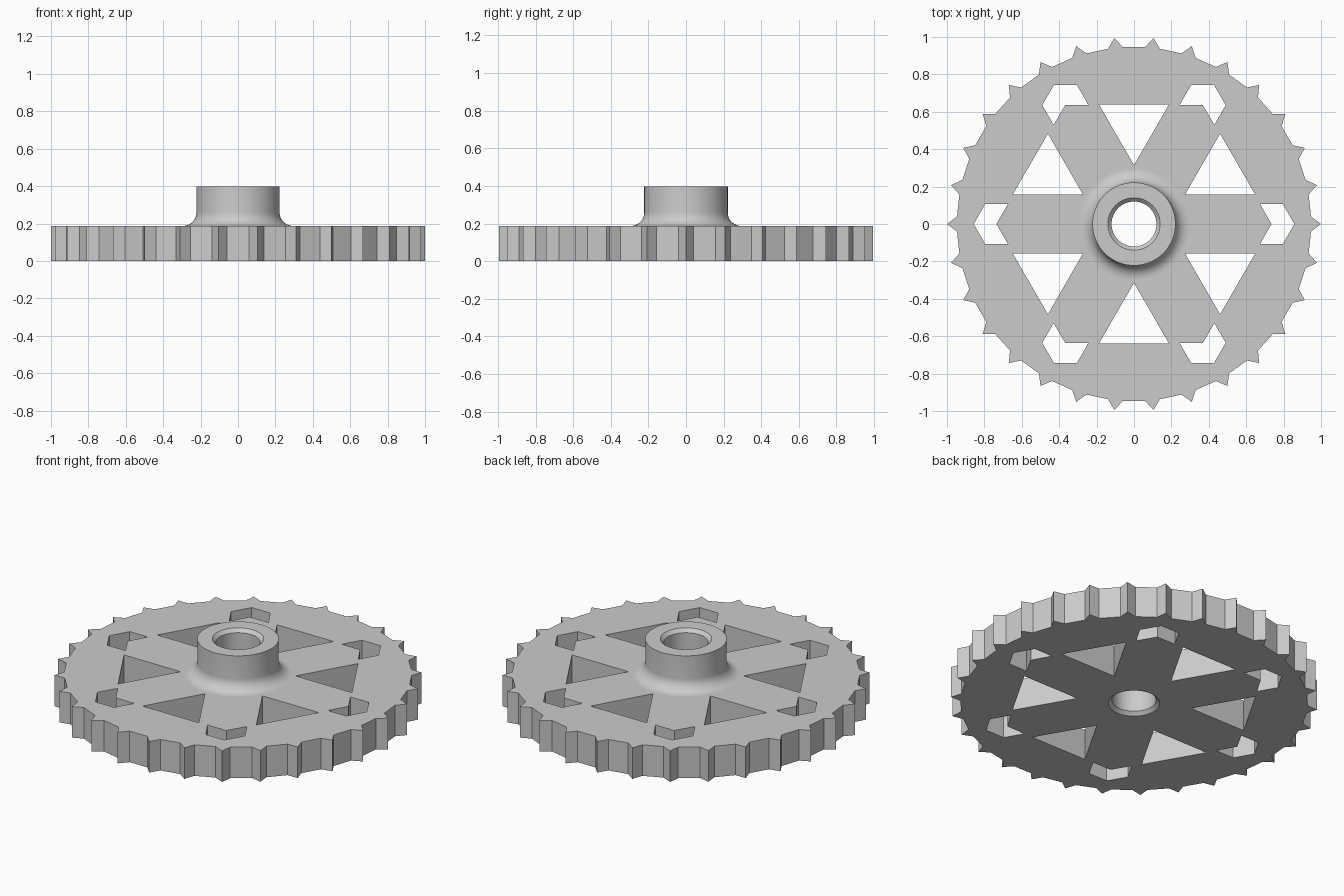
import bpy, bmesh
from math import sin, cos, pi, radians, hypot
from mathutils import Vector, Matrix

cube = bpy.data.objects.get("Cube")
if cube:
    bpy.data.objects.remove(cube, do_unlink=True)

TEETH, SPOKES, SEGMENTS = 30, 6, 72
PLATE_H, HUB_H = 0.187, 0.398
HUB_R, BORE_R, CHAMFER, FILLET = 0.222, 0.12, 0.02, 0.073
COLLAR_R = HUB_R + FILLET


def polar(r, degrees):
    a = radians(degrees)
    return (r * cos(a), r * sin(a))


def add_loop(bm, points):
    """Closed outline on the ground plane."""
    verts = [bm.verts.new((x, y, 0)) for x, y in points]
    for a, b in zip(verts, verts[1:] + verts[:1]):
        bm.edges.new((a, b))


def rotated(points, degrees):
    turn = Matrix.Rotation(radians(degrees), 2)
    return [turn @ Vector(p) for p in points]


bm = bmesh.new()

# Toothed rim: a sharp tip and two root points per tooth
step = 360 / TEETH
tooth = [polar(1.0, 0), polar(0.947, 2.43), polar(0.947, step - 2.43)]
add_loop(bm, [p for i in range(TEETH) for p in rotated(tooth, i * step)])

# Triangular windows and chevron slots
triangle = [(0.315, 0), (0.64, 0.188), (0.64, -0.188)]
chevron = [(0.735, 0), (0.674, 0.107), (0.796, 0.107),
           (0.857, 0), (0.796, -0.107), (0.674, -0.107)]
for i in range(SPOKES):
    turn = i * 360 / SPOKES
    add_loop(bm, rotated(triangle, turn + 30))
    add_loop(bm, rotated(chevron, turn))

# Opening where the hub joins the plate
add_loop(bm, [polar(COLLAR_R, i * 360 / SEGMENTS) for i in range(SEGMENTS)])

# Fill the plate and give it thickness
bmesh.ops.triangle_fill(bm, edges=bm.edges[:], use_beauty=True, normal=(0, 0, 1))
extruded = bmesh.ops.extrude_face_region(bm, geom=bm.faces[:], use_keep_orig=True)
top = [v for v in extruded["geom"] if isinstance(v, bmesh.types.BMVert)]
bmesh.ops.translate(bm, verts=top, vec=(0, 0, PLATE_H))
inner_wall = [f for f in bm.faces if abs(f.normal.z) < 0.5
              and all(hypot(v.co.x, v.co.y) < COLLAR_R + 0.001 for v in f.verts)]
bmesh.ops.delete(bm, geom=inner_wall, context="FACES")

# Hub: turned profile with chamfered bore and filleted foot
profile = [(COLLAR_R, 0), (BORE_R + CHAMFER, 0), (BORE_R, CHAMFER),
           (BORE_R, HUB_H - CHAMFER), (BORE_R + CHAMFER, HUB_H), (HUB_R, HUB_H)]
for i in range(11):
    a = pi / 2 * i / 10
    profile.append((COLLAR_R - FILLET * cos(a), PLATE_H + FILLET * (1 - sin(a))))
verts = [bm.verts.new((r, 0, z)) for r, z in profile]
edges = [bm.edges.new(pair) for pair in zip(verts, verts[1:])]
bmesh.ops.spin(bm, geom=verts + edges, cent=(0, 0, 0), axis=(0, 0, 1),
               angle=2 * pi, steps=SEGMENTS, use_merge=True)

# Weld hub and plate into one body
bmesh.ops.remove_doubles(bm, verts=bm.verts[:], dist=0.0005)
bmesh.ops.recalc_face_normals(bm, faces=bm.faces[:])
mesh = bpy.data.meshes.new("sprocket_wheel")
bm.to_mesh(mesh)
bm.free()
wheel = bpy.data.objects.new("sprocket_wheel", mesh)
bpy.context.collection.objects.link(wheel)

# Plain grey material
grey = bpy.data.materials.new("grey")
grey.use_nodes = True
grey.diffuse_color = (0.6, 0.6, 0.6, 1)
grey.node_tree.nodes["Principled BSDF"].inputs["Base Color"].default_value = (0.6, 0.6, 0.6, 1)
mesh.materials.append(grey)

# Smooth the turned surfaces, keep level faces flat
bpy.ops.object.select_all(action="DESELECT")
wheel.select_set(True)
bpy.context.view_layer.objects.active = wheel
bpy.ops.object.shade_smooth_by_angle(angle=radians(20))
for face in mesh.polygons:
    if abs(face.normal.z) > 0.9995:
        face.use_smooth = False
